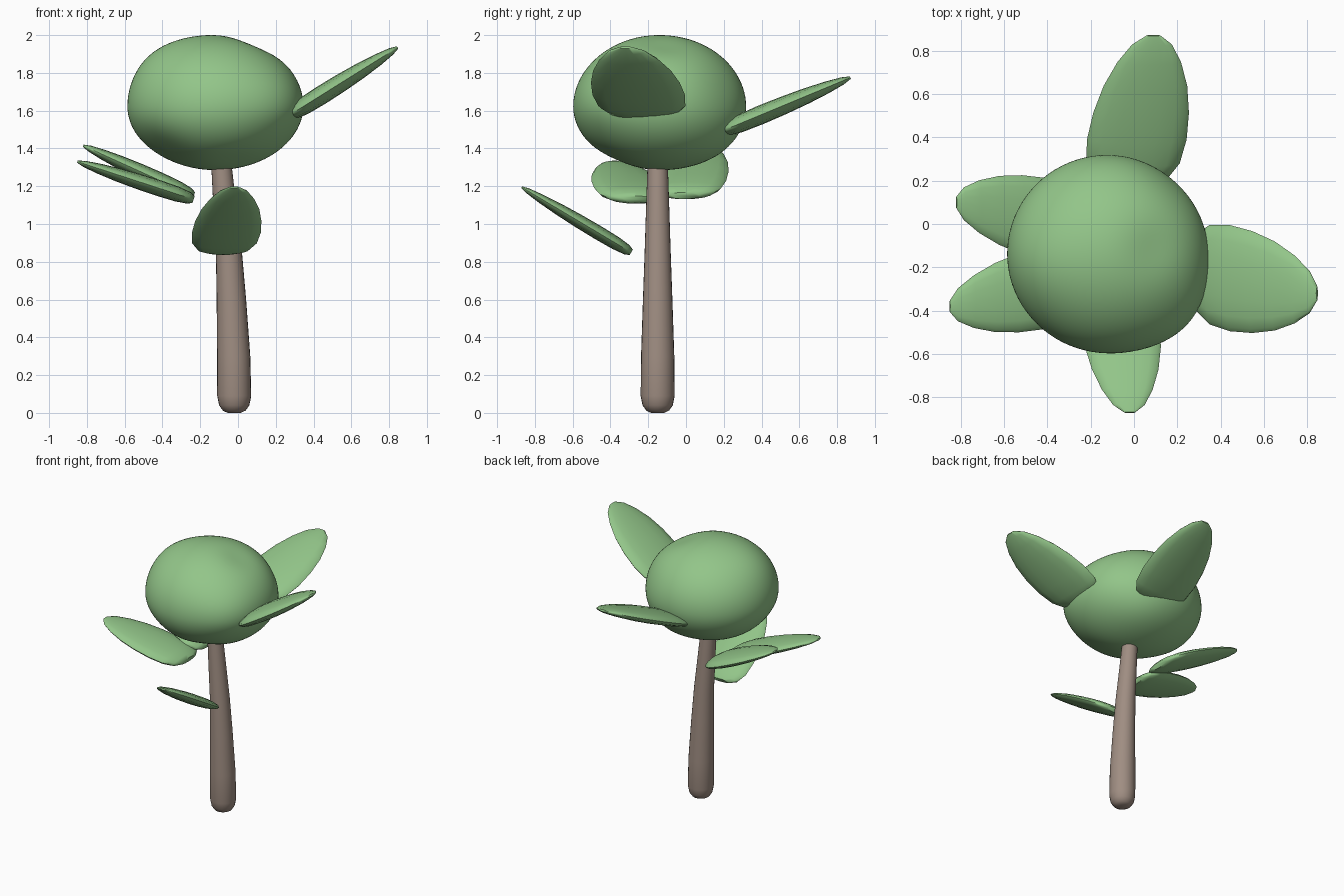
import bpy
import bmesh
from math import cos, sin, pi, exp, radians
from mathutils import Vector

cube = bpy.data.objects.get("Cube")
if cube:
    bpy.data.objects.remove(cube, do_unlink=True)


def material(name, color):
    m = bpy.data.materials.new(name)
    m.use_nodes = True
    m.diffuse_color = color
    m.node_tree.nodes["Principled BSDF"].inputs["Base Color"].default_value = color
    return m


green = material("leaf green", (0.29, 0.56, 0.25, 1))
brown = material("bark brown", (0.35, 0.27, 0.225, 1))


def finish(name, bm, mat, angle=60):
    bmesh.ops.recalc_face_normals(bm, faces=bm.faces)
    me = bpy.data.meshes.new(name)
    bm.to_mesh(me)
    bm.free()
    me.materials.append(mat)
    ob = bpy.data.objects.new(name, me)
    bpy.context.collection.objects.link(ob)
    bpy.ops.object.select_all(action="DESELECT")
    bpy.context.view_layer.objects.active = ob
    ob.select_set(True)
    bpy.ops.object.shade_smooth_by_angle(angle=radians(angle))
    return ob


def loft(rings):
    """Skin closed rings of points and cap both ends."""
    bm = bmesh.new()
    loops = [[bm.verts.new(p) for p in ring] for ring in rings]
    n = len(loops[0])
    for a, b in zip(loops, loops[1:]):
        for i in range(n):
            j = (i + 1) % n
            bm.faces.new((a[i], a[j], b[j], b[i]))
    bm.faces.new(loops[0])
    bm.faces.new(loops[-1])
    return bm


def ring(center, u, v, n):
    return [center + u * cos(2 * pi * i / n) + v * sin(2 * pi * i / n) for i in range(n)]


# Trunk: tapered, gently leaning, rounded at the foot
TRUNK = [(0, 0.035, -0.02), (0.012, 0.06, -0.02), (0.04, 0.08, -0.02), (0.09, 0.09, -0.02),
         (0.3, 0.088, -0.023), (0.6, 0.078, -0.035), (0.85, 0.069, -0.048),
         (1.1, 0.061, -0.07), (1.28, 0.055, -0.085), (1.4, 0.05, -0.095)]
X, Y, Z = Vector((1, 0, 0)), Vector((0, 1, 0)), Vector((0, 0, 1))
finish("trunk", loft([ring(Vector((x, -0.15, z)), X * r, Y * r, 24) for z, r, x in TRUNK]), brown)

# Crown: an ellipsoid with soft bulges and dents (direction, height, spread)
LUMPS = [((0.75, -0.65, 0.1), 0.07, 0.5), ((-0.7, -0.1, 0.75), 0.04, 0.45),
         ((-0.55, -0.45, -0.65), -0.06, 0.4), ((0.45, 0.05, 0.85), -0.05, 0.3),
         ((0.35, 0.6, -0.65), 0.03, 0.4), ((0.2, -0.5, -0.85), -0.03, 0.3),
         ((0.6, 0.75, 0.3), -0.02, 0.4)]
bm = bmesh.new()
bmesh.ops.create_icosphere(bm, subdivisions=5, radius=1)
for v in bm.verts:
    d = v.co.normalized()
    r = 1 + sum(h * exp(-(d - Vector(c).normalized()).length_squared / s ** 2)
                for c, h, s in LUMPS)
    v.co = Vector((-0.122 + 0.463 * d.x * r, -0.138 + 0.457 * d.y * r,
                   1.62 + (0.38 if d.z > 0 else 0.335) * d.z * r))
finish("crown", bm, green, 180)

# Leaves: flattened pods, blunt at the base and rounded at the tip
PROFILE = [(0, 0.45), (0.04, 0.75), (0.14, 0.94), (0.3, 1), (0.48, 0.96),
           (0.66, 0.84), (0.82, 0.64), (0.94, 0.4), (1, 0.14)]


def leaf(name, base, tip, side, width, thick):
    base, tip = Vector(base), Vector(tip)
    axis = tip - base
    normal = axis.cross(side).normalized()
    rings = [ring(base + axis * t, side * width / 2 * w, normal * thick / 2 * w, 16)
             for t, w in PROFILE]
    finish(name, loft(rings), green)


leaf("left_upper_leaf", (0.27, -0.22, 1.575), (0.845, -0.32, 1.935), Y, 0.49, 0.1)
leaf("back_upper_leaf", (-0.02, 0.185, 1.49), (0.09, 0.87, 1.775), X, 0.46, 0.1)
leaf("front_lower_leaf", (-0.08, -0.29, 0.85), (-0.02, -0.87, 1.195), X, 0.365, 0.075)
leaf("right_front_leaf", (-0.235, -0.26, 1.13), (-0.85, -0.38, 1.33), Y, 0.38, 0.085)
leaf("right_back_leaf", (-0.235, -0.01, 1.15), (-0.82, 0.1, 1.415), Y, 0.38, 0.085)
